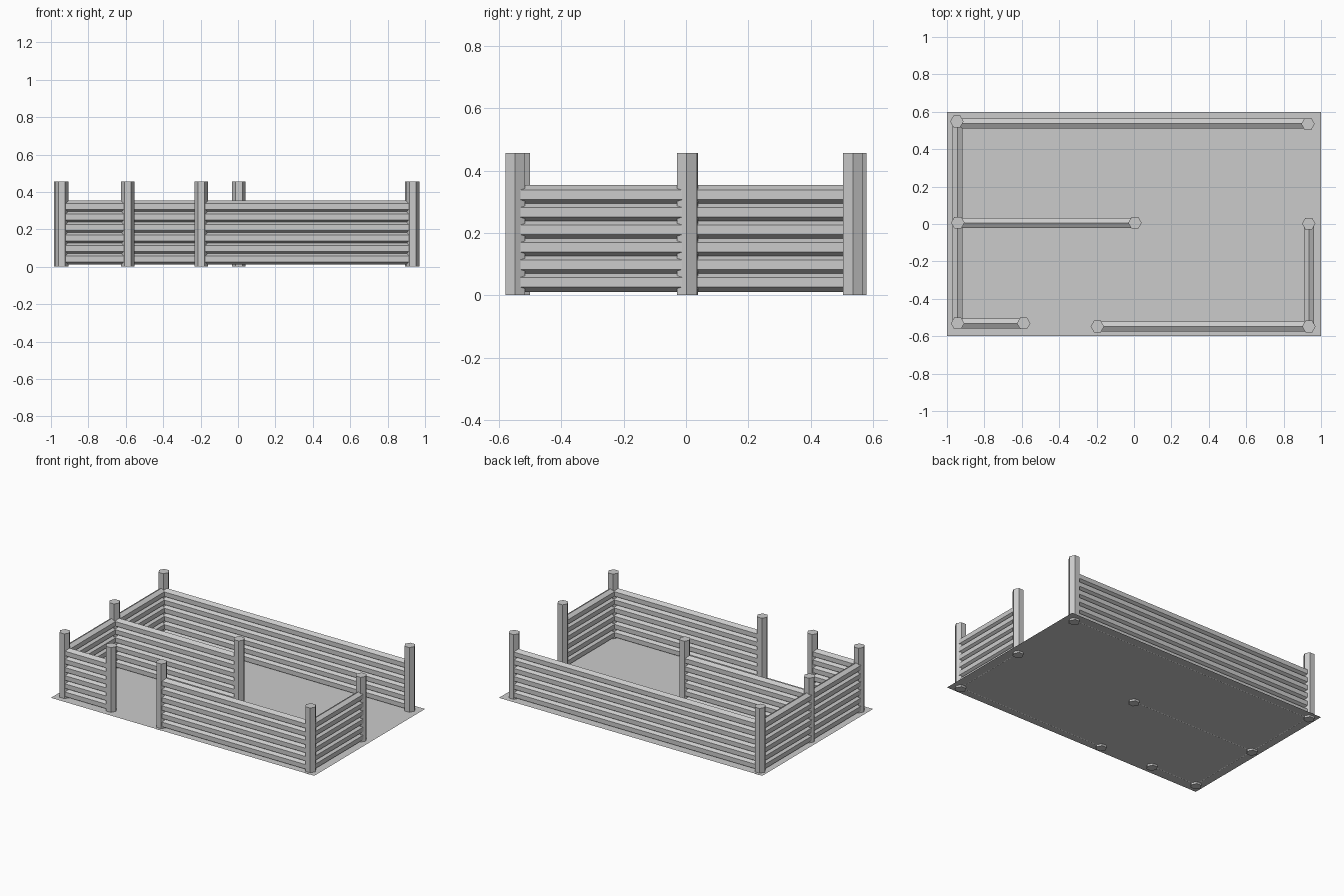
import bpy, math
from mathutils import Vector

old = bpy.data.objects.get("Cube")
if old:
    bpy.data.objects.remove(old, do_unlink=True)

# Single plain grey
grey = bpy.data.materials.new("plain_grey")
grey.use_nodes = True
colour = (0.6, 0.6, 0.6, 1)
grey.diffuse_color = colour
grey.node_tree.nodes["Principled BSDF"].inputs["Base Color"].default_value = colour

POST_R, POST_H = 0.036, 0.457
RAIL_R, RAIL_STEP, RAIL_LOW, RAILS = 0.031, 0.056, 0.042, 6


def finish(name):
    obj = bpy.context.object
    obj.name = name
    obj.data.materials.append(grey)
    return obj


def post(name, x, y):
    # Hexagonal post with its corners pointing along x
    bpy.ops.mesh.primitive_cylinder_add(
        vertices=6, radius=POST_R, depth=POST_H,
        location=(x, y, POST_H / 2), rotation=(0, 0, math.pi / 2))
    finish(name)


def rail(name, start, end, z):
    # Hexagonal rail with a ridge on top, running between two post centres
    a, b = Vector((*start, z)), Vector((*end, z))
    run = b - a
    bpy.ops.mesh.primitive_cylinder_add(
        vertices=6, radius=RAIL_R, depth=run.length, location=(a + b) / 2,
        rotation=(0, math.pi / 2, math.atan2(run.y, run.x)))
    obj = finish(name)
    # The cylinder's first corner lies on local y; turn it to local x (up)
    for v in obj.data.vertices:
        v.co.x, v.co.y = v.co.y, -v.co.x


# Ground sheet
bpy.ops.mesh.primitive_plane_add(size=2, location=(0, 0, 0.013))
ground = finish("ground_sheet")
for v in ground.data.vertices:
    v.co.y *= 0.6

# Posts
posts = {
    "back_right": (-0.947, 0.548),
    "back_left": (0.93, 0.535),
    "middle_right": (-0.942, 0.007),
    "divider_end": (0.005, 0.006),
    "middle_left": (0.934, 0.002),
    "front_right": (-0.943, -0.531),
    "gate_right": (-0.59, -0.531),
    "gate_left": (-0.196, -0.548),
    "front_left": (0.935, -0.548),
}
for name, (x, y) in posts.items():
    post(name + "_post", x, y)

# Fence runs, each a stack of rails between two posts
runs = {
    "back": ("back_right", "back_left"),
    "right_rear": ("middle_right", "back_right"),
    "right_fore": ("front_right", "middle_right"),
    "divider": ("middle_right", "divider_end"),
    "front_short": ("front_right", "gate_right"),
    "front_long": ("gate_left", "front_left"),
    "left": ("front_left", "middle_left"),
}
for name, (a, b) in runs.items():
    (x0, y0), (x1, y1) = posts[a], posts[b]
    # Straight runs keep level with the mean line of their posts
    if abs(x1 - x0) > abs(y1 - y0):
        y0 = y1 = 0.538 if name == "back" else (y0 + y1) / 2
    else:
        x0 = x1 = (x0 + x1) / 2
    for i in range(RAILS):
        rail(f"{name}_rail_{i + 1}", (x0, y0), (x1, y1), RAIL_LOW + i * RAIL_STEP)
